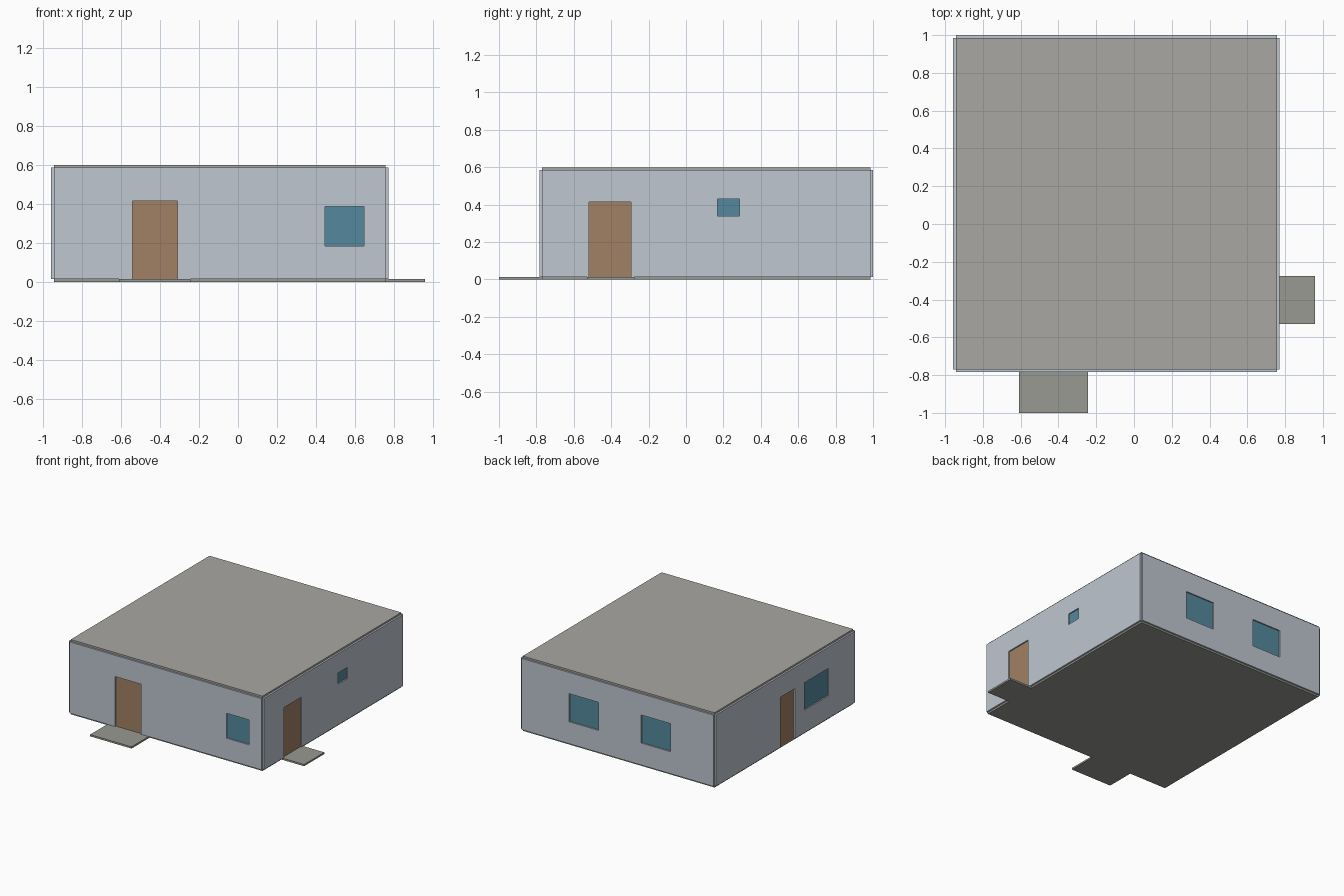
import bpy

if "Cube" in bpy.data.objects:
    bpy.data.objects.remove(bpy.data.objects["Cube"])

# Main dimensions: inner footprint, panel thickness, wall heights
X0, X1, Y0, Y1 = -0.943, 0.756, -0.77, 0.986
T = 0.014
Z0, Z1 = 0.014, 0.585
PANE = 0.004


def material(name, rgb):
    m = bpy.data.materials.new(name)
    m.diffuse_color = (*rgb, 1)
    m.use_nodes = True
    m.node_tree.nodes["Principled BSDF"].inputs["Base Color"].default_value = m.diffuse_color
    return m


WALL = material("wall_paint", (0.52, 0.57, 0.63))
ROOF = material("concrete", (0.40, 0.39, 0.36))
STEP = material("paving", (0.32, 0.32, 0.29))
DOOR = material("door_wood", (0.36, 0.22, 0.13))
GLASS = material("glass", (0.09, 0.25, 0.34))


def box(name, lo, hi, mat=None):
    bpy.ops.mesh.primitive_cube_add(size=1, location=[(a + b) / 2 for a, b in zip(lo, hi)])
    ob = bpy.context.object
    ob.name = name
    ob.scale = [b - a for a, b in zip(lo, hi)]
    bpy.ops.object.transform_apply(location=False, rotation=False, scale=True)
    if mat:
        ob.data.materials.append(mat)
    return ob


def panel(name, axis, inner, depth0, depth1, u0, u1, z0, z1, mat=None):
    """Box lying in a wall; depths are measured outward from the inner face."""
    out = -1 if inner < 0 else 1
    d0, d1 = sorted((inner + out * depth0, inner + out * depth1))
    if axis == "y":
        return box(name, (u0, d0, z0), (u1, d1, z1), mat)
    return box(name, (d0, u0, z0), (d1, u1, z1), mat)


def wall(side, axis, inner, u0, u1, openings):
    """Wall panel with cut openings, each closed by a recessed door or pane."""
    w = panel(side + "_wall", axis, inner, 0, T, u0, u1, Z0, Z1, WALL)
    for i, (kind, a, b, z0, z1) in enumerate(openings):
        is_door = kind == "door"
        cutter = panel("cutter", axis, inner, -0.05, T + 0.05, a, b,
                       -0.05 if is_door else z0, z1)
        mod = w.modifiers.new("opening", "BOOLEAN")
        mod.operation, mod.solver, mod.object = "DIFFERENCE", "EXACT", cutter
        bpy.context.view_layer.objects.active = w
        bpy.ops.object.modifier_apply(modifier=mod.name)
        bpy.data.objects.remove(cutter)
        panel(f"{side}_{kind}_{i + 1}", axis, inner, 0, PANE, a, b, z0, z1,
              DOOR if is_door else GLASS)


# Floor and roof slabs
box("floor_slab", (X0, Y0, 0), (X1, Y1, Z0), STEP)
box("roof_slab", (X0, Y0, Z1), (X1, Y1, 0.599), ROOF)

# Four walls; the panels leave small notches at the corners
wall("front", "y", Y0, X0, X1, [("door", -0.54, -0.31, Z0, 0.415),
                                ("window", 0.445, 0.645, 0.185, 0.385)])
wall("right", "x", X1, Y0, Y1, [("door", -0.518, -0.293, Z0, 0.415),
                                ("window", 0.168, 0.285, 0.34, 0.43)])
wall("back", "y", Y1, X0, X1, [("window", -0.563, -0.303, 0.19, 0.415),
                               ("window", 0.075, 0.337, 0.19, 0.415)])
wall("left", "x", X0, Y0, Y1, [("door", -0.01, 0.168, Z0, 0.415),
                               ("window", -0.437, -0.135, 0.195, 0.415)])

# Door steps
box("front_step", (-0.61, -1.0, 0), (-0.243, Y0, Z0), STEP)
box("right_step", (X1, -0.53, 0), (0.957, -0.275, Z0), STEP)
